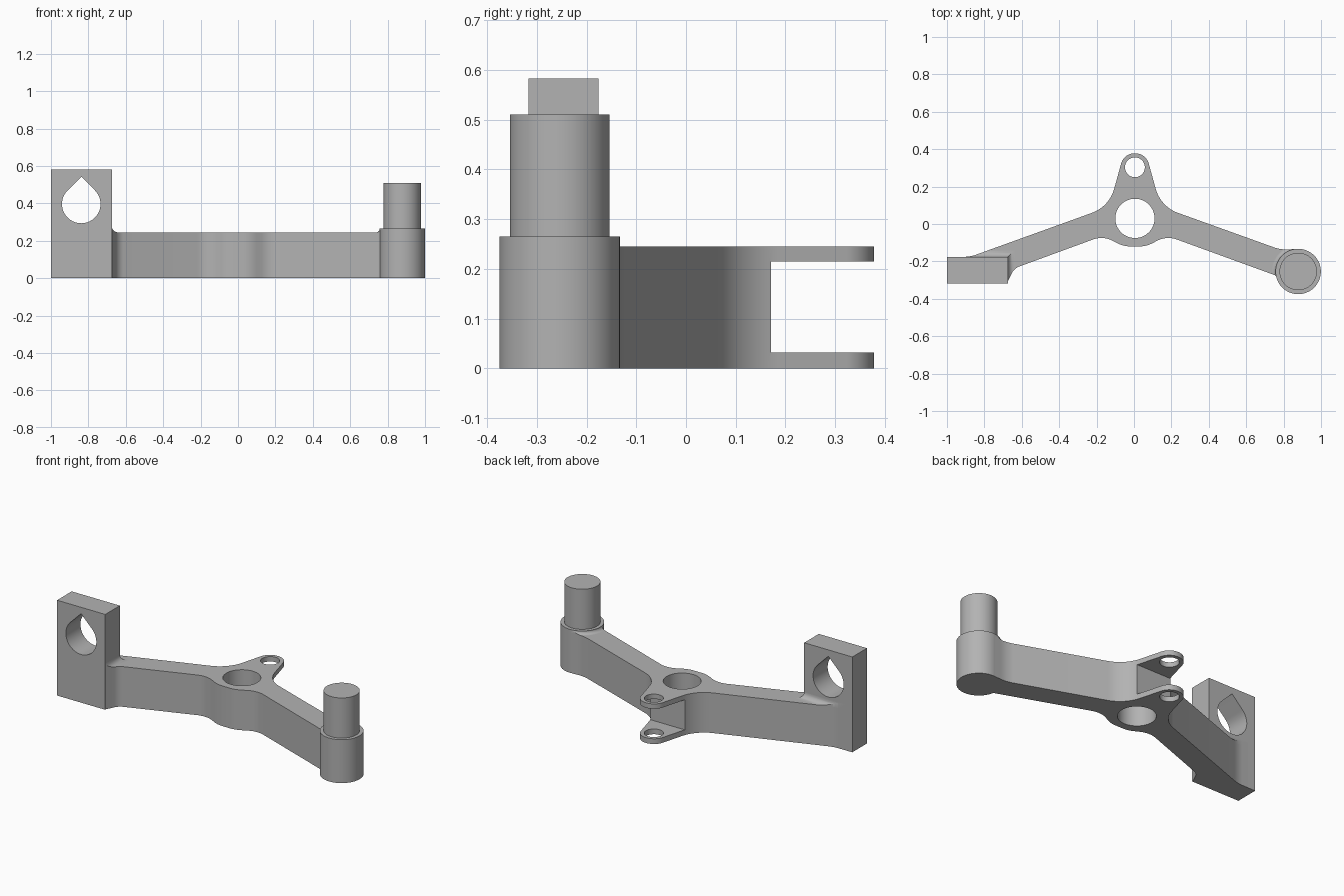
import bpy
import bmesh
from math import cos, sin, pi, radians
from mathutils import Vector, Matrix

cube = bpy.data.objects.get("Cube")
if cube:
    bpy.data.objects.remove(cube, do_unlink=True)

grey = bpy.data.materials.new("plain grey")
grey.use_nodes = True
colour = (0.45, 0.45, 0.45, 1)
grey.diffuse_color = colour
grey.node_tree.nodes["Principled BSDF"].inputs["Base Color"].default_value = colour

ARM_TOP = 0.245
HUB = (0.005, 0.03)
EAR = (0.005, 0.303)
POST = (0.878, -0.254)


def circle(centre, r, n=64):
    return [(centre[0] + r * cos(2 * pi * i / n), centre[1] + r * sin(2 * pi * i / n))
            for i in range(n)]


def rounded(corners, steps=12):
    """Polygon through (x, y, radius) corners, each replaced by a tangent arc."""
    pts = []
    for i, (x, y, r) in enumerate(corners):
        p = Vector((x, y))
        if r == 0:
            pts.append(p)
            continue
        a = (Vector(corners[i - 1][:2]) - p).normalized()
        b = (Vector(corners[(i + 1) % len(corners)][:2]) - p).normalized()
        half = a.angle(b) / 2
        centre = p + (a + b).normalized() * r / sin(half)
        start = p + a * r * cos(half) / sin(half) - centre
        end = p + b * r * cos(half) / sin(half) - centre
        turn = start.angle_signed(end)
        for k in range(steps + 1):
            t = -turn * k / steps
            pts.append(centre + Matrix.Rotation(t, 2) @ start)
    return pts


def loft(name, rings):
    """Closed solid through a stack of (outline, z) rings."""
    bm = bmesh.new()
    rows = [[bm.verts.new((p[0], p[1], z)) for p in pts] for pts, z in rings]
    for low, high in zip(rows, rows[1:]):
        for i in range(len(low)):
            bm.faces.new((low[i - 1], low[i], high[i], high[i - 1]))
    bm.faces.new(rows[0][::-1])
    bm.faces.new(rows[-1])
    bmesh.ops.recalc_face_normals(bm, faces=bm.faces)
    mesh = bpy.data.meshes.new(name)
    bm.to_mesh(mesh)
    bm.free()
    mesh.materials.append(grey)
    obj = bpy.data.objects.new(name, mesh)
    bpy.context.collection.objects.link(obj)
    return obj


def prism(name, pts, z0, z1):
    return loft(name, [(pts, z0), (pts, z1)])


def rect(x0, x1, y0, y1):
    return [(x0, y0), (x1, y0), (x1, y1), (x0, y1)]


def combine(obj, tool, operation="DIFFERENCE"):
    """Apply a boolean and discard the tool."""
    mod = obj.modifiers.new("cut", "BOOLEAN")
    mod.operation = operation
    mod.solver = "EXACT"
    mod.object = tool
    bpy.context.view_layer.update()
    graph = bpy.context.evaluated_depsgraph_get()
    mesh = bpy.data.meshes.new_from_object(obj.evaluated_get(graph))
    obj.modifiers.clear()
    obj.data = mesh
    bpy.data.objects.remove(tool, do_unlink=True)


# Plan outline of the three-armed bracket; the hub part is symmetric
hub_low = [(0.06, -0.12, 0.15), (0.17, -0.063, 0.13)]
hub_high = [(0.137, 0.093, 0.19), (0.059, 0.378, 0.075)]
post_end = [(0.765, -0.278, 0.05), (0.80, -0.345, 0), (0.878, -0.25, 0),
            (0.878, -0.133, 0), (0.785, -0.138, 0.2)]
block_end = [(-0.875, -0.175, 0.2), (-0.95, -0.176, 0), (-0.95, -0.3, 0),
             (-0.677, -0.313, 0), (-0.64, -0.237, 0.07)]


def at_hub(corners, side):
    return [(HUB[0] + side * x, y, r) for x, y, r in corners]


outline = rounded(at_hub(hub_low, 1) + post_end + at_hub(hub_high, 1)
                  + at_hub(hub_high[::-1], -1) + block_end + at_hub(hub_low[::-1], -1))

# Bracket body with hub bore, clevis slot and pin holes
body = prism("bracket_body", outline, 0, ARM_TOP)
combine(body, prism("slot", rect(-0.3, 0.3, 0.171, 0.5), 0.032, 0.215))
for centre, r in ((HUB, 0.105), (EAR, 0.053)):
    combine(body, prism("bore", circle(centre, r), -0.1, 0.4))

# Stepped post
post_base = prism("post_base", circle(POST, 0.121, 96), 0, 0.265)
post_pin = prism("post_pin", circle(POST, 0.1, 96), 0.25, 0.51)

# Upright block with teardrop hole
block = prism("end_block", rect(-1, -0.675, -0.317, -0.176), 0, 0.582)
centre, r = (-0.838, 0.397), 0.103
drop = [(centre[0] + r * cos(radians(a)), centre[1] + r * sin(radians(a)))
        for a in range(135, 406, 5)]
drop.append((centre[0], centre[1] + r * 2 ** 0.5))
hole = prism("teardrop", drop, 0.05, 0.45)
hole.matrix_world = Matrix.Rotation(pi / 2, 4, "X")
combine(block, hole)


# Fillets where the arm top meets the block and the post, trimmed to the arm outline
def fillet(name, shape, size):
    rings = [(shape(size), ARM_TOP - 0.005)]
    for k in range(9):
        a = pi / 2 * k / 8
        rings.append((shape(size * (1 - sin(a))), ARM_TOP + size * (1 - cos(a))))
    obj = loft(name, rings)
    combine(obj, prism("trim", outline, 0.1, 0.4), "INTERSECT")
    return obj


block_fillet = fillet("block_fillet",
                      lambda d: rect(-0.98, -0.675 + d, -0.316, -0.176 + d), 0.035)
post_fillet = fillet("post_fillet", lambda d: circle(POST, 0.1205 + d, 96), 0.02)

# Smooth curved walls, keep edges sharp
parts = [body, post_base, post_pin, block, block_fillet, post_fillet]
bpy.ops.object.select_all(action="DESELECT")
for part in parts:
    part.select_set(True)
bpy.context.view_layer.objects.active = body
bpy.ops.object.shade_smooth_by_angle(angle=radians(30))
